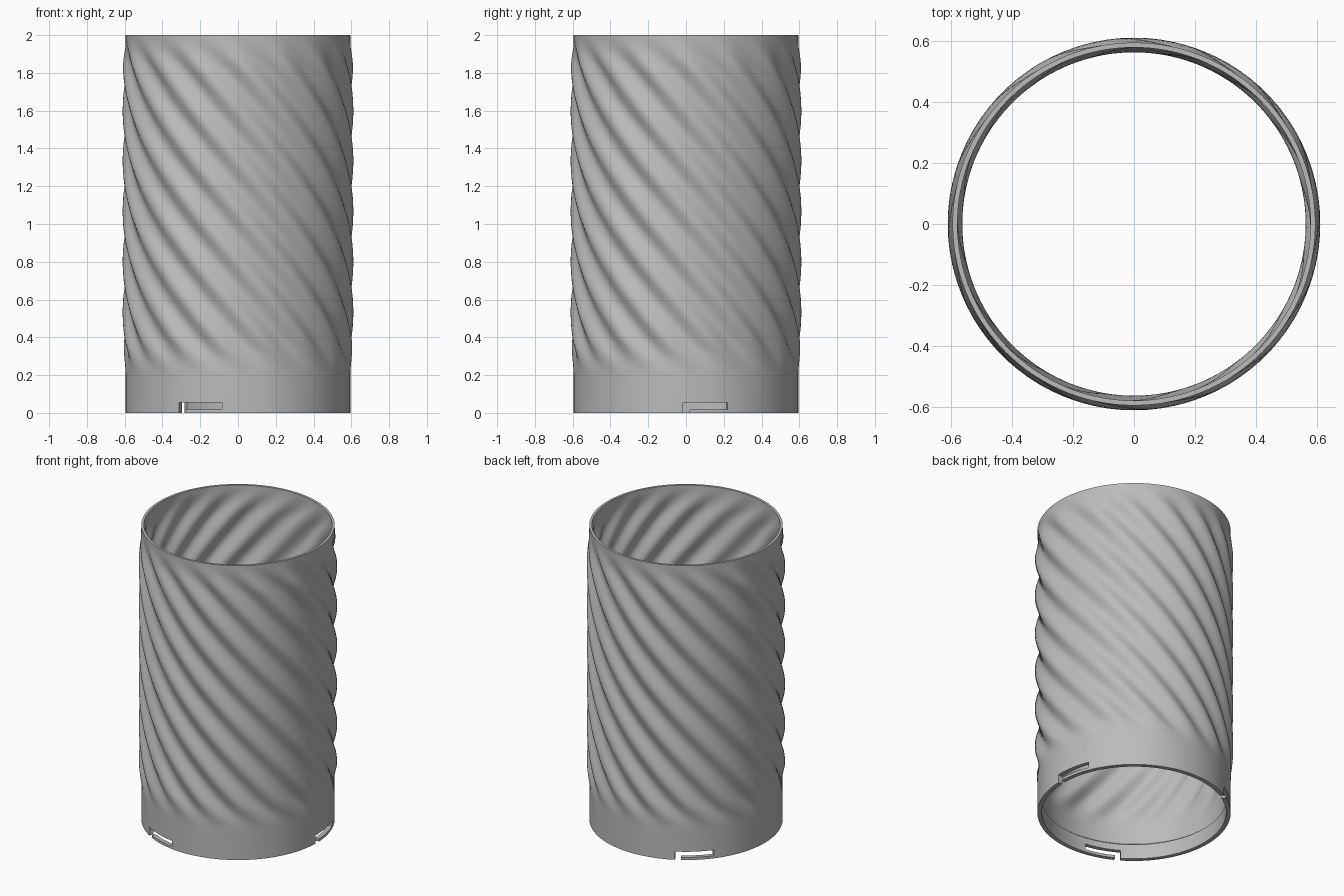
import bpy, bmesh, math

cube = bpy.data.objects.get("Cube")
if cube:
    bpy.data.objects.remove(cube, do_unlink=True)

# Main dimensions
HEIGHT, COLLAR = 2.0, 0.2
RADIUS, WALL, WAVE = 0.595, 0.016, 0.016
LOBES, PITCH = 16, 0.267
TWIST = 2 * math.pi / (LOBES * PITCH)
COLUMNS, ROWS = LOBES * 16, 84

grey = bpy.data.materials.new("grey plastic")
grey.use_nodes = True
grey.diffuse_color = (0.5, 0.5, 0.5, 1)
grey.node_tree.nodes["Principled BSDF"].inputs["Base Color"].default_value = (0.5, 0.5, 0.5, 1)


def make_object(name, bm):
    bmesh.ops.recalc_face_normals(bm, faces=bm.faces)
    mesh = bpy.data.meshes.new(name)
    bm.to_mesh(mesh)
    bm.free()
    mesh.materials.append(grey)
    obj = bpy.data.objects.new(name, mesh)
    bpy.context.collection.objects.link(obj)
    return obj


def point(bm, radius, angle, z):
    return bm.verts.new((radius * math.cos(angle), radius * math.sin(angle), z))


def ripple(angle, z):
    """Helical wave that fades into plain circles at the collar and the rim."""
    t = max(0.0, min(1.0, min(z - COLLAR, HEIGHT - z) / 0.2))
    fade = t * t * (3 - 2 * t)
    return WAVE * fade * math.cos(LOBES * (angle + TWIST * (z - 0.265)))


# Twisted sleeve: outer wall up, rim, inner wall down, thicker collar inside
levels = [COLLAR + (HEIGHT - COLLAR) * i / ROWS for i in range(ROWS + 1)]
inner = RADIUS - WALL
section = [(RADIUS, 0.0)] + [(RADIUS, z) for z in levels]
section += [(inner, z) for z in reversed(levels)]
section += [(inner, 0.11), (inner - 0.012, 0.1), (inner - 0.012, 0.0)]

bm = bmesh.new()
rings = []
for radius, z in section:
    angles = [2 * math.pi * c / COLUMNS for c in range(COLUMNS)]
    rings.append([point(bm, radius + ripple(a, z), a, z) for a in angles])
for i, ring in enumerate(rings):
    following = rings[(i + 1) % len(rings)]
    for c in range(COLUMNS):
        d = (c + 1) % COLUMNS
        bm.faces.new((ring[c], ring[d], following[d], following[c]))
sleeve = make_object("twisted_sleeve", bm)


# Three bayonet slots, each with an entry open at the bottom
def arc_cutters(name, start, end, low, high, steps=12):
    bm = bmesh.new()
    for k in range(3):
        loops = []
        for s in range(steps + 1):
            a = math.radians(-1.6 + 120 * k + start + (end - start) * s / steps)
            corners = ((0.5, low), (0.7, low), (0.7, high), (0.5, high))
            loops.append([point(bm, r, a, z) for r, z in corners])
        for p, q in zip(loops, loops[1:]):
            for j in range(4):
                n = (j + 1) % 4
                bm.faces.new((p[j], p[n], q[n], q[j]))
        bm.faces.new(loops[0])
        bm.faces.new(loops[-1])
    cutter = make_object(name, bm)
    cutter.hide_render = True
    return cutter


bpy.context.view_layer.objects.active = sleeve
sleeve.select_set(True)
for cutter in (arc_cutters("entry_cutter", 0, 3.5, -0.05, 0.056),
               arc_cutters("slot_cutter", 3, 23.4, 0.018, 0.056)):
    cut = sleeve.modifiers.new(cutter.name, "BOOLEAN")
    cut.operation = "DIFFERENCE"
    cut.solver = "EXACT"
    cut.object = cutter
    bpy.ops.object.modifier_apply(modifier=cut.name)
    bpy.data.objects.remove(cutter, do_unlink=True)

for obj in bpy.context.selected_objects:
    obj.select_set(obj == sleeve)
bpy.ops.object.shade_smooth_by_angle(angle=math.radians(35))
